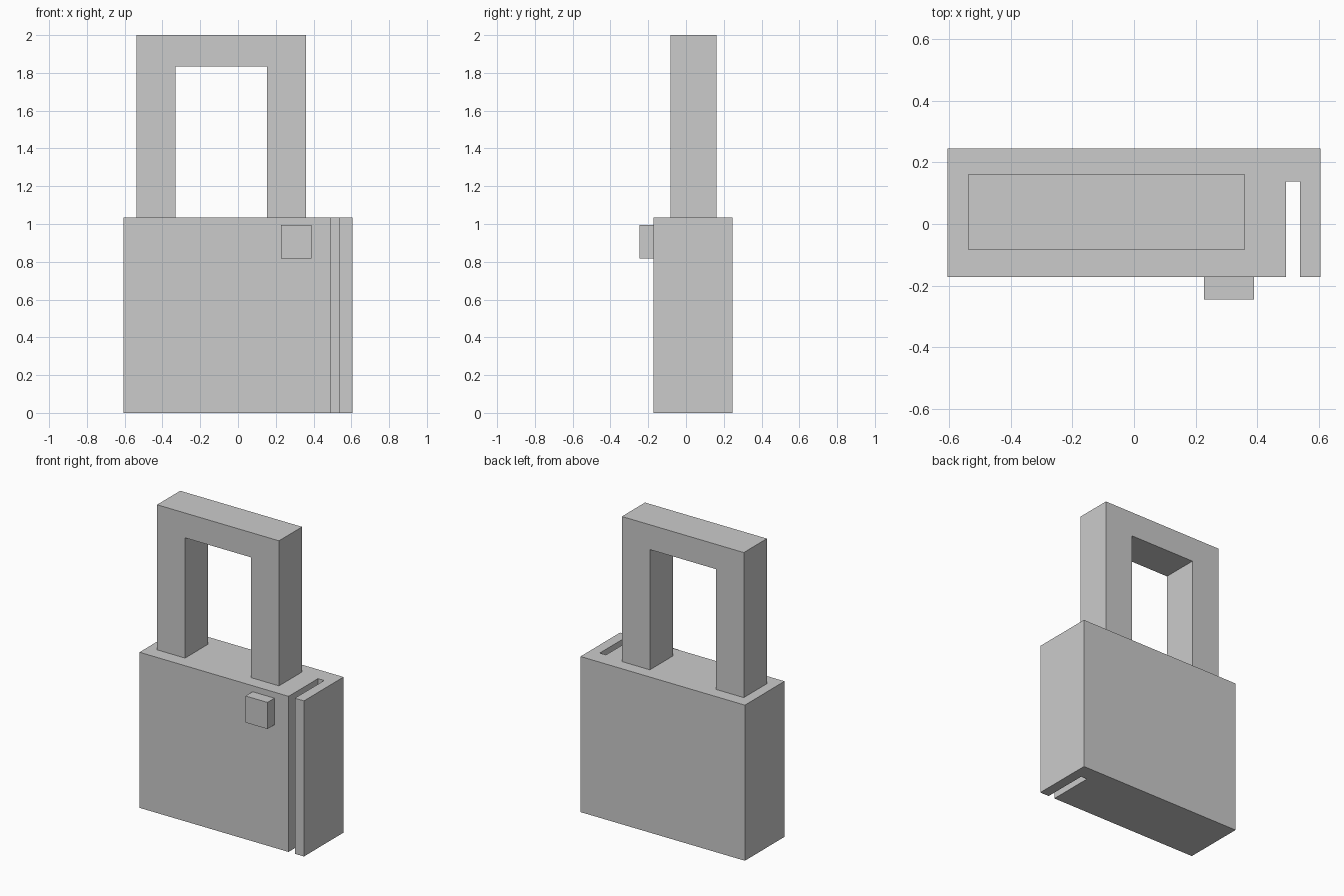
import bpy, bmesh
from mathutils import Vector

if "Cube" in bpy.data.objects:
    bpy.data.objects.remove(bpy.data.objects["Cube"])


def extrude_profile(name, points, offset):
    """Make a closed solid by sweeping a flat outline along an offset."""
    bm = bmesh.new()
    face = bm.faces.new([bm.verts.new(p) for p in points])
    result = bmesh.ops.extrude_face_region(bm, geom=[face], use_keep_orig=True)
    moved = [g for g in result["geom"] if isinstance(g, bmesh.types.BMVert)]
    bmesh.ops.translate(bm, verts=moved, vec=Vector(offset))
    bmesh.ops.recalc_face_normals(bm, faces=bm.faces)
    mesh = bpy.data.meshes.new(name)
    bm.to_mesh(mesh)
    bm.free()
    obj = bpy.data.objects.new(name, mesh)
    bpy.context.collection.objects.link(obj)
    return obj


FRONT, BACK, TOP = -0.171, 0.245, 1.035

# Lock body: plan outline with the narrow slot open to the front
plan = [(-0.605, FRONT), (0.492, FRONT), (0.492, 0.138), (0.538, 0.138),
        (0.538, FRONT), (0.605, FRONT), (0.605, BACK), (-0.605, BACK)]
extrude_profile("lock_body", [(x, y, 0) for x, y in plan], (0, 0, TOP))

# Square shackle: upside-down U standing on the body
arch = [(-0.538, TOP), (-0.332, TOP), (-0.332, 1.835), (0.153, 1.835),
        (0.153, TOP), (0.359, TOP), (0.359, 2.0), (-0.538, 2.0)]
extrude_profile("shackle", [(x, -0.082, z) for x, z in arch], (0, 0.243, 0))

# Small button on the front face
button = [(0.227, 0.818), (0.388, 0.818), (0.388, 0.995), (0.227, 0.995)]
extrude_profile("front_button", [(x, -0.245, z) for x, z in button],
                (0, FRONT + 0.245, 0))
